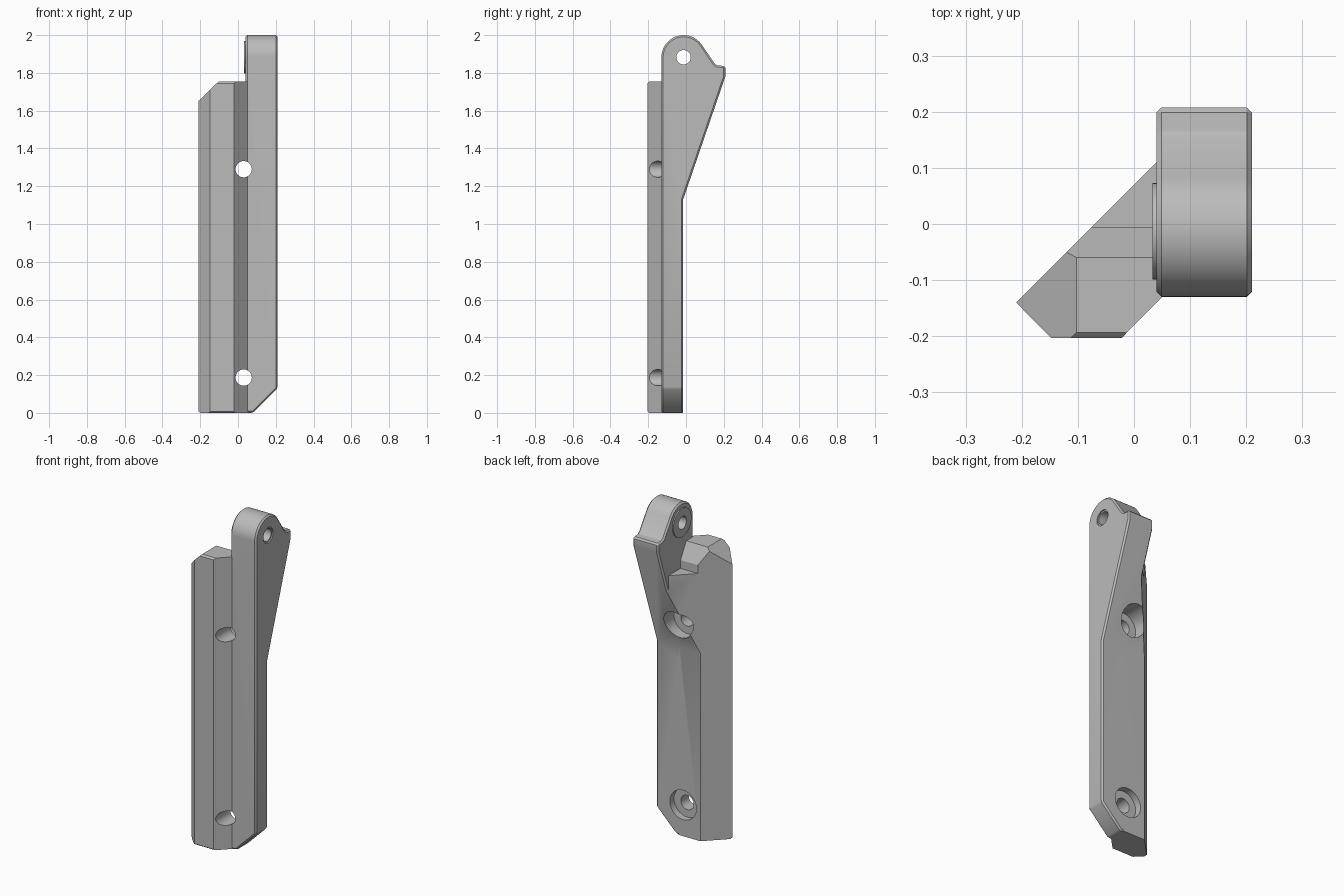
import bpy, bmesh
from math import sin, cos, radians

cube = bpy.data.objects.get("Cube")
if cube:
    bpy.data.objects.remove(cube, do_unlink=True)

grey = bpy.data.materials.new("plain grey")
grey.use_nodes = True
COLOUR = (0.5, 0.5, 0.5, 1)
grey.diffuse_color = COLOUR
grey.node_tree.nodes["Principled BSDF"].inputs["Base Color"].default_value = COLOUR


def prism(name, axis, outline, lo, hi):
    """Extrude a 2D outline along an axis from lo to hi."""
    place = {"x": lambda a, b, t: (t, a, b),
             "y": lambda a, b, t: (a, t, b),
             "z": lambda a, b, t: (a, b, t)}[axis]
    bm = bmesh.new()
    ends = [[bm.verts.new(place(a, b, t)) for a, b in outline] for t in (lo, hi)]
    n = len(outline)
    for ring in ends:
        bm.faces.new(ring)
    for i in range(n):
        j = (i + 1) % n
        bm.faces.new((ends[0][i], ends[0][j], ends[1][j], ends[1][i]))
    bmesh.ops.recalc_face_normals(bm, faces=bm.faces)
    mesh = bpy.data.meshes.new(name)
    bm.to_mesh(mesh)
    bm.free()
    mesh.materials.append(grey)
    obj = bpy.data.objects.new(name, mesh)
    bpy.context.collection.objects.link(obj)
    return obj


def arc(centre, radius, start, end, steps):
    return [(centre[0] + radius * cos(radians(start + (end - start) * i / steps)),
             centre[1] + radius * sin(radians(start + (end - start) * i / steps)))
            for i in range(steps + 1)]


def rod(name, axis, centre, radius, lo, hi):
    return prism(name, axis, arc(centre, radius, 0, 360, 40)[:-1], lo, hi)


def apply(obj, mod):
    bpy.context.view_layer.objects.active = obj
    bpy.ops.object.modifier_apply(modifier=mod.name)


def combine(obj, other, operation, keep=False):
    mod = obj.modifiers.new("combine", "BOOLEAN")
    mod.operation, mod.solver, mod.object = operation, "EXACT", other
    apply(obj, mod)
    if not keep:
        bpy.data.objects.remove(other, do_unlink=True)


FRONT, BACK, BEND = -0.13, -0.015, 1.13
TIP = (0.208, 1.78)
PIVOT = (-0.013, 1.883)
slope = (TIP[0] - BACK) / (TIP[1] - BEND)
LEDGE = 1.61

# Post: plan outline trimmed by a side outline and a front outline
body = prism("bracket_body", "z", [
    (-0.21, -0.14), (-0.148, -0.203), (-0.022, -0.203), (0.05, FRONT),
    (0.06, -0.12), (0.06, 0.13)], -0.05, 1.9)
combine(body, prism("side_trim", "x", [
    (-0.25, 0.045), (-0.195, 0), (BACK, 0), (BACK, BEND),
    (BACK + slope * (LEDGE - BEND), LEDGE), (-0.005, LEDGE), (-0.005, 1.66),
    (-0.06, 1.755), (-0.193, 1.755), (-0.25, 1.698)], -0.3, 0.3), "INTERSECT")
combine(body, prism("front_trim", "y", [
    (-0.25, 0.05), (-0.19, -0.01), (0.2, -0.01), (0.2, 1.9), (0.047, 1.9),
    (-0.3, 1.563)], -0.4, 0.4), "INTERSECT")

# Arm: rounded eye on top, beak at the back, cut lower corner, small bevels
arm = prism("arm", "x", [(FRONT, 0)] + arc(PIVOT, 0.117, 180, 34, 24) + [
    (0.151, 1.85), (0.165, 1.84), (TIP[0], 1.836), TIP, (BACK, BEND), (BACK, 0)],
    0.04, 0.21)
combine(arm, prism("corner_trim", "y", [
    (0, -0.05), (0.03, -0.05), (0.28, 0.2), (0.28, 2.1), (0, 2.1)],
    -0.4, 0.4), "INTERSECT")
bevel = arm.modifiers.new("edges", "BEVEL")
bevel.width, bevel.segments = 0.009, 1
bevel.limit_method, bevel.angle_limit = "ANGLE", radians(35)
apply(arm, bevel)
combine(body, arm, "UNION")

# Bolt holes with counterbores from the back
for z in (0.187, 1.29):
    combine(body, rod("bolt_hole", "y", (0.03, z), 0.043, -0.4, 0.4), "DIFFERENCE")
    combine(body, rod("counterbore", "y", (0.03, z), 0.088, -0.055, 0.4), "DIFFERENCE")

# Raised washer ring on the inner face, then the pivot hole through both
boss = rod("pivot_boss", "x", PIVOT, 0.086, 0.033, 0.045)
pin = rod("pivot_hole", "x", PIVOT, 0.038, -0.2, 0.4)
combine(body, pin, "DIFFERENCE", keep=True)
combine(boss, pin, "DIFFERENCE")
combine(body, rod("hole_rim", "x", PIVOT, 0.046, 0.203, 0.4), "DIFFERENCE")

for obj in (body, boss):
    bpy.ops.object.select_all(action="DESELECT")
    obj.select_set(True)
    bpy.context.view_layer.objects.active = obj
    bpy.ops.object.shade_smooth_by_angle(angle=radians(25))
